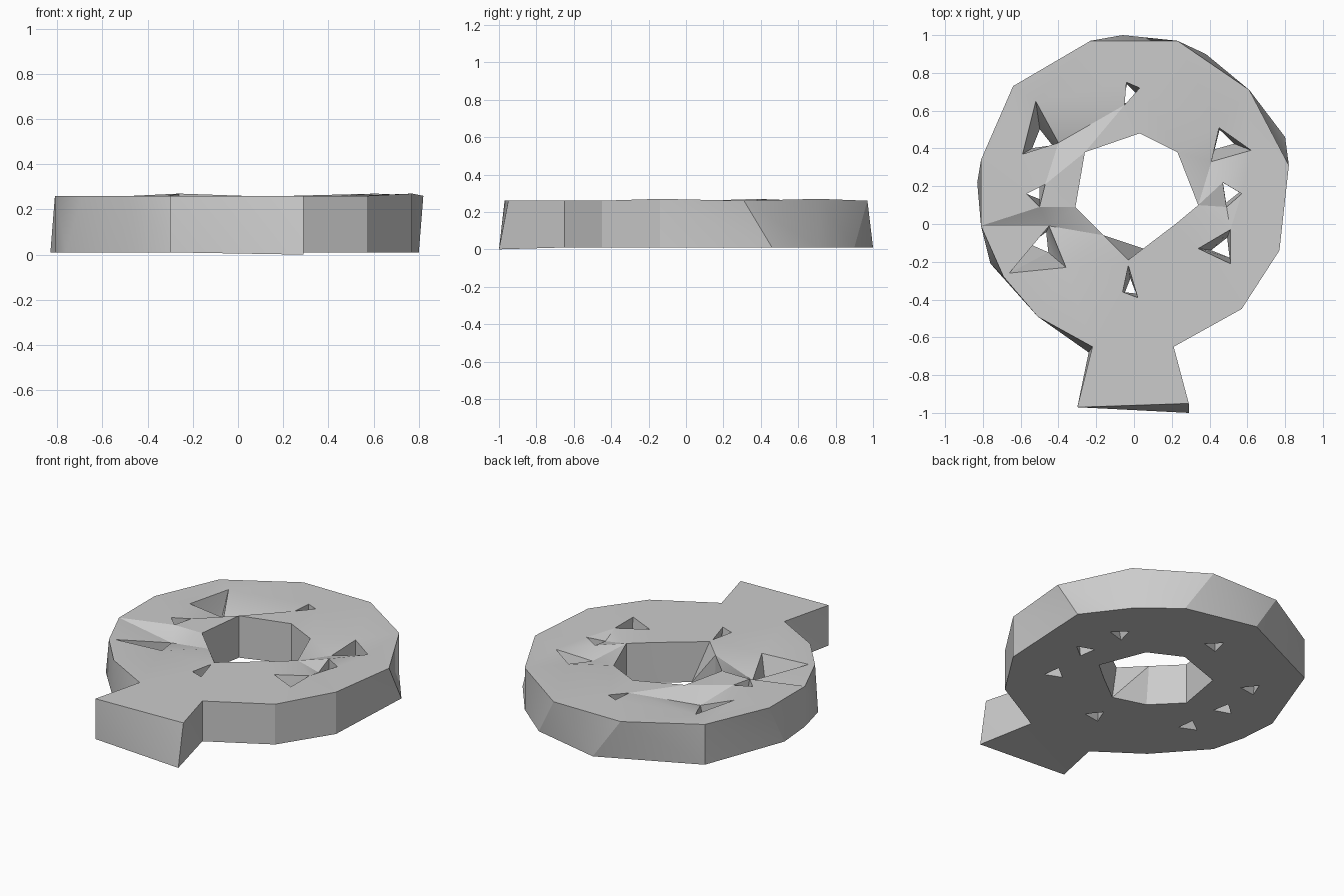
import bpy
import bmesh
from math import cos, sin, tau, atan2, radians
from mathutils import Vector

default_cube = bpy.data.objects.get("Cube")
if default_cube:
    bpy.data.objects.remove(default_cube, do_unlink=True)

TOP, BOTTOM = 0.26, 0.01

# Plain grey stone colour
stone = bpy.data.materials.new("stone_grey")
stone.use_nodes = True
stone.diffuse_color = (0.6, 0.6, 0.6, 1)
shader = next(n for n in stone.node_tree.nodes if n.type == 'BSDF_PRINCIPLED')
shader.inputs["Base Color"].default_value = stone.diffuse_color

# Outer rim of the ring with its flared tab, counterclockwise
rim = [(.29, -.95), (.21, -.65), (.57, -.45), (.77, -.14), (.82, .31),
       (.61, .71), (.23, .97), (-.23, .97), (-.64, .73), (-.81, .34),
       (-.81, -.01), (-.69, -.28), (-.51, -.49), (-.22, -.65), (-.3, -.97)]

# Rim corners that land elsewhere on the underside
rim_foot = {0: (.29, -1), 4: (.8, .46), 6: (.38, .9), 7: (-.06, 1),
            9: (-.83, .22), 11: (-.76, -.21), 13: (-.24, -.68)}

# Large central opening
opening = [(-.03, -.19), (.22, 0), (.34, .1), (.23, .38),
           (.03, .48), (-.26, .38), (-.31, .09), (-.16, -.06)]
opening_foot = {0: (.05, -.13), 7: (-.15, -.07)}

# Small pits: centre of the lower hole, then the three upper corners
pits = [((-.02, .68), [(-.04, .75), (-.05, .63), (.03, .72)]),
        ((-.49, .44), [(-.52, .65), (-.59, .37), (-.4, .43)]),
        ((.47, .44), [(.45, .51), (.41, .33), (.62, .39)]),
        ((-.52, .17), [(-.57, .16), (-.5, .09), (-.47, .21)]),
        ((.51, .17), [(.47, .22), (.49, .09), (.57, .16)]),
        ((-.49, -.1), [(-.45, -.01), (-.66, -.26), (-.36, -.23)]),
        ((.47, -.13), [(.51, -.03), (.34, -.13), (.51, -.21)]),
        ((-.01, -.35), [(-.03, -.22), (-.06, -.36), (.02, -.39)])]

# Corners of the top that sink below or rise above the rest
height = {(-.4, .43): .2, (-.45, -.01): .2, (.41, .33): .22, (.49, .09): .23,
          (-.26, .38): .27, (.77, -.14): .27, (.61, .71): .27}


def shifted(points, feet):
    return [feet.get(i, p) for i, p in enumerate(points)]


def pit_foot(centre, corners, radius=.062):
    """Small triangle facing the first upper corner."""
    x, y = centre
    start = atan2(corners[0][1] - y, corners[0][0] - x)
    return [(x + radius * cos(start + tau * i / 3),
             y + radius * sin(start + tau * i / 3)) for i in range(3)]


def add_loop(bm, points, z):
    verts = [bm.verts.new((x, y, z)) for x, y in points]
    edges = [bm.edges.new((a, b)) for a, b in zip(verts, verts[1:] + verts[:1])]
    return verts, edges


bm = bmesh.new()
loops = [(rim, shifted(rim, rim_foot)), (opening, shifted(opening, opening_foot))]
loops += [(corners, pit_foot(centre, corners)) for centre, corners in pits]

top_edges, bottom_edges, pairs = [], [], []
for upper, lower in loops:
    top_verts, edges = add_loop(bm, upper, TOP)
    top_edges += edges
    bottom_verts, edges = add_loop(bm, lower, BOTTOM)
    bottom_edges += edges
    pairs.append((upper, top_verts, bottom_verts))

# Top and bottom faces, filled around every opening
for edges, direction in ((top_edges, 1), (bottom_edges, -1)):
    bmesh.ops.triangle_fill(bm, use_beauty=True, edges=edges,
                            normal=Vector((0, 0, direction)))

# Walls of the rim, the opening and the pits
for upper, top_verts, bottom_verts in pairs:
    count = len(upper)
    for i in range(count):
        j = (i + 1) % count
        bm.faces.new((top_verts[i], bottom_verts[i], bottom_verts[j]))
        bm.faces.new((top_verts[i], bottom_verts[j], top_verts[j]))
    for point, vert in zip(upper, top_verts):
        vert.co.z = height.get(point, TOP)

# The foot of the tab reaches the ground
pairs[0][2][0].co.z = 0
bmesh.ops.recalc_face_normals(bm, faces=bm.faces[:])

mesh = bpy.data.meshes.new("pierced_ring")
bm.to_mesh(mesh)
bm.free()
mesh.materials.append(stone)
ring = bpy.data.objects.new("pierced_ring", mesh)
bpy.context.collection.objects.link(ring)

bpy.ops.object.select_all(action='DESELECT')
ring.select_set(True)
bpy.context.view_layer.objects.active = ring
bpy.ops.object.shade_smooth_by_angle(angle=radians(25))
